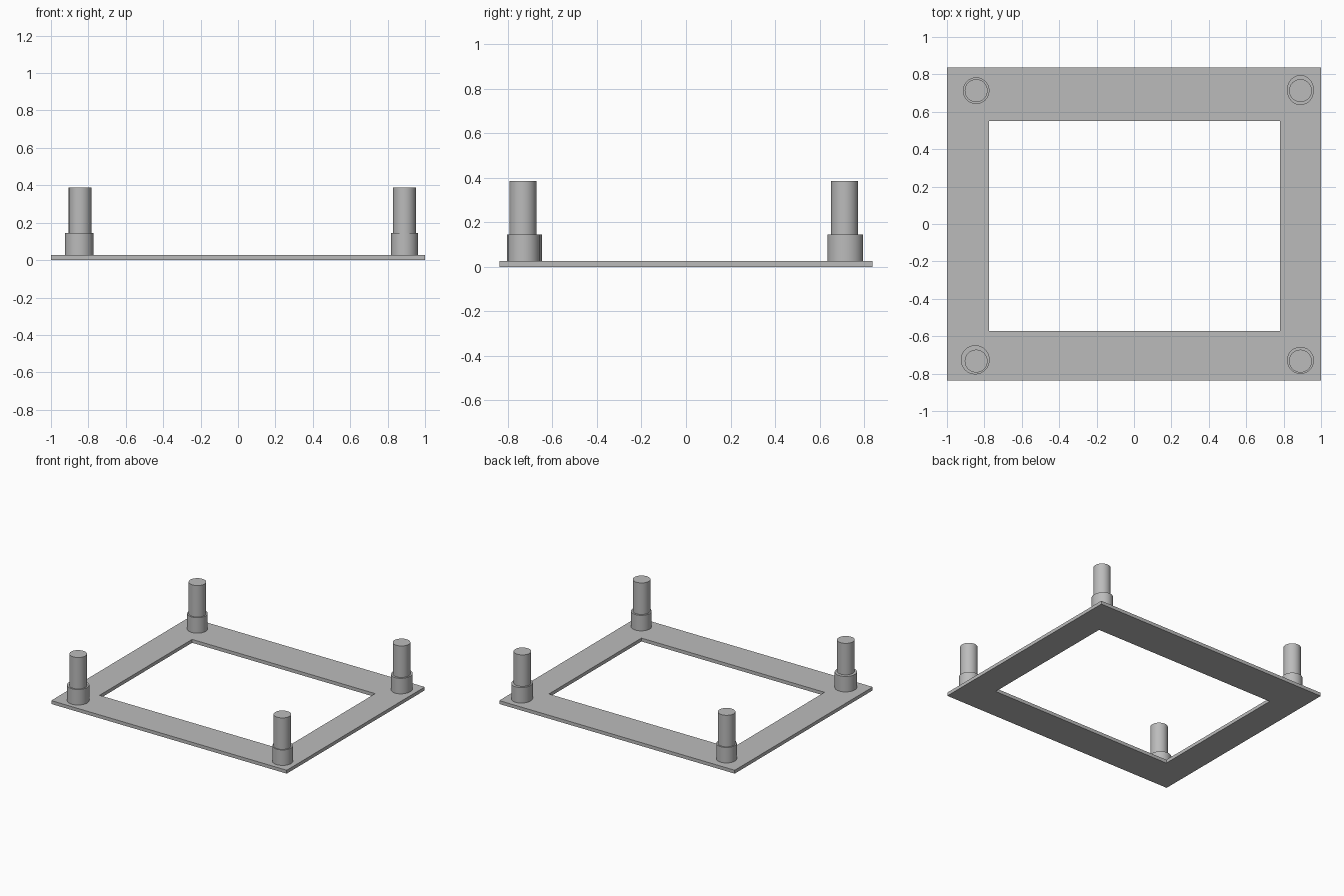
import bpy
import bmesh
from mathutils import Matrix

if "Cube" in bpy.data.objects:
    bpy.data.objects.remove(bpy.data.objects["Cube"], do_unlink=True)

GREY = (0.5, 0.5, 0.5, 1)
grey = bpy.data.materials.new("plain grey")
grey.use_nodes = True
grey.diffuse_color = GREY
grey.node_tree.nodes["Principled BSDF"].inputs["Base Color"].default_value = GREY

PLATE_TOP, COLLAR_TOP, PIN_TOP = 0.026, 0.145, 0.387


def add_object(name, bm):
    bmesh.ops.recalc_face_normals(bm, faces=bm.faces)
    mesh = bpy.data.meshes.new(name)
    bm.to_mesh(mesh)
    bm.free()
    mesh.materials.append(grey)
    obj = bpy.data.objects.new(name, mesh)
    bpy.context.collection.objects.link(obj)
    return obj


def upright_cylinder(name, x, y, rx, ry, bottom, top):
    bm = bmesh.new()
    place = Matrix.Translation((x, y, (bottom + top) / 2)) @ Matrix.Diagonal((rx, ry, 1, 1))
    bmesh.ops.create_cone(bm, cap_ends=True, segments=64, radius1=1, radius2=1,
                          depth=top - bottom, matrix=place)
    obj = add_object(name, bm)
    bpy.ops.object.select_all(action="DESELECT")
    obj.select_set(True)
    bpy.context.view_layer.objects.active = obj
    bpy.ops.object.shade_smooth_by_angle()


# Flat rectangular frame: a ring of four quads, extruded upwards
def corners(bm, left, right, front, back):
    return [bm.verts.new((x, y, 0)) for x, y in
            ((left, front), (right, front), (right, back), (left, back))]


bm = bmesh.new()
outer = corners(bm, -1, 1, -0.837, 0.837)
inner = corners(bm, -0.775, 0.78, -0.573, 0.55)
ring = []
for i in range(4):
    j = (i + 1) % 4
    ring.append(bm.faces.new((outer[i], outer[j], inner[j], inner[i])))
raised = bmesh.ops.extrude_face_region(bm, geom=ring, use_keep_orig=True)["geom"]
bmesh.ops.translate(bm, vec=(0, 0, PLATE_TOP),
                    verts=[v for v in raised if isinstance(v, bmesh.types.BMVert)])
add_object("base_frame", bm)

# Corner posts: name, pin centre, collar centre, collar radii
posts = (
    ("back_right", (-0.844, 0.713), (-0.844, 0.713), (0.071, 0.071)),
    ("back_left", (0.89, 0.713), (0.89, 0.716), (0.072, 0.08)),
    ("front_right", (-0.844, -0.733), (-0.849, -0.726), (0.077, 0.078)),
    ("front_left", (0.89, -0.733), (0.89, -0.729), (0.072, 0.072)),
)
for name, pin, collar, radii in posts:
    upright_cylinder(name + "_collar", *collar, *radii, PLATE_TOP, COLLAR_TOP)
    upright_cylinder(name + "_pin", *pin, 0.061, 0.061, COLLAR_TOP, PIN_TOP)
